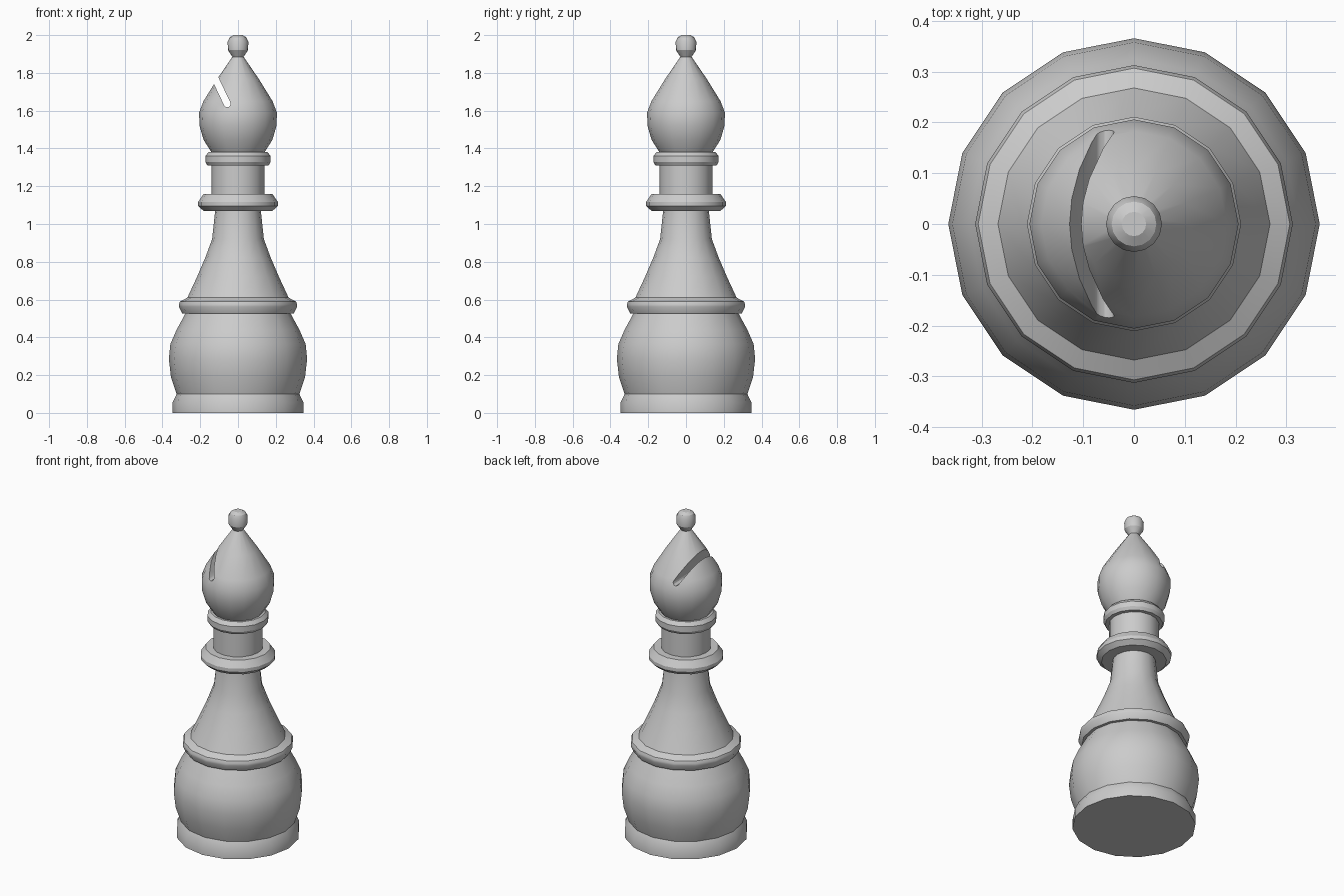
import bpy, bmesh, math

if "Cube" in bpy.data.objects:
    bpy.data.objects.remove(bpy.data.objects["Cube"])

SIDES = 16


def smooth(obj):
    bpy.ops.object.select_all(action='DESELECT')
    obj.select_set(True)
    bpy.context.view_layer.objects.active = obj
    bpy.ops.object.shade_smooth_by_angle(angle=math.radians(30))


def new_object(name, bm):
    bmesh.ops.recalc_face_normals(bm, faces=bm.faces)
    mesh = bpy.data.meshes.new(name)
    bm.to_mesh(mesh)
    bm.free()
    obj = bpy.data.objects.new(name, mesh)
    bpy.context.collection.objects.link(obj)
    return obj


def lathe(name, profile, cap_bottom=True, cap_top=True):
    """Turn (radius, height) points around z."""
    bm = bmesh.new()
    rings = []
    for r, z in profile:
        rings.append([bm.verts.new((r * math.cos(2 * math.pi * i / SIDES),
                                    r * math.sin(2 * math.pi * i / SIDES), z))
                      for i in range(SIDES)])
    for a, b in zip(rings, rings[1:]):
        for i in range(SIDES):
            j = (i + 1) % SIDES
            bm.faces.new((a[i], a[j], b[j], b[i]))
    if cap_bottom:
        bm.faces.new(rings[0][::-1])
    if cap_top:
        bm.faces.new(rings[-1])
    return new_object(name, bm)


# Foot and rounded belly
base = lathe("base", [(0.347, 0), (0.347, 0.055), (0.325, 0.10), (0.355, 0.19),
                      (0.366, 0.285), (0.358, 0.365), (0.325, 0.44),
                      (0.278, 0.527)], cap_top=False)

# Collar above the belly
lower_collar = lathe("lower_collar", [(0.278, 0.527), (0.296, 0.527), (0.313, 0.562),
                                      (0.313, 0.575), (0.307, 0.59), (0.268, 0.61)],
                     False, False)

# Tapered stem
stem = lathe("stem", [(0.268, 0.61), (0.217, 0.72), (0.174, 0.82),
                      (0.137, 0.92), (0.121, 1.07)], False, False)

# Middle collar, neck and upper collar
middle_collar = lathe("middle_collar", [(0.121, 1.07), (0.183, 1.07), (0.211, 1.095),
                                        (0.211, 1.117), (0.183, 1.158),
                                        (0.14, 1.158)], False, False)
neck = lathe("neck", [(0.14, 1.158), (0.14, 1.31)], False, False)
upper_collar = lathe("upper_collar", [(0.14, 1.31), (0.162, 1.31), (0.173, 1.328),
                                      (0.173, 1.36), (0.155, 1.382),
                                      (0.142, 1.382)], False, False)

# Pointed head with its small ball
head = lathe("head", [(0.142, 1.382), (0.182, 1.445), (0.204, 1.52), (0.206, 1.59),
                      (0.183, 1.65), (0.11, 1.768), (0.03, 1.885), (0.053, 1.92),
                      (0.055, 1.965), (0.044, 1.988), (0.024, 2.0)])

# Slanted slot with a rounded end, cut right through the head
half = 0.018
outline = [(half, 0.4)]
outline += [(half * math.cos(a), half * math.sin(a))
            for a in [-math.pi * k / 6 for k in range(7)]]
outline += [(-half, 0.4)]
tilt = math.radians(25.5)
bm = bmesh.new()
face = bm.faces.new([bm.verts.new((-0.057 + u * math.cos(tilt) - v * math.sin(tilt), -0.5,
                                   1.636 + u * math.sin(tilt) + v * math.cos(tilt)))
                     for u, v in outline])
extruded = bmesh.ops.extrude_face_region(bm, geom=[face])
for v in extruded["geom"]:
    if isinstance(v, bmesh.types.BMVert):
        v.co.y = 0.5
cutter = new_object("slot_cutter", bm)
cutter.hide_render = True

cut = head.modifiers.new("slot", 'BOOLEAN')
cut.operation = 'DIFFERENCE'
cut.solver = 'EXACT'
cut.object = cutter
bpy.context.view_layer.objects.active = head
bpy.ops.object.modifier_apply(modifier=cut.name)
bpy.data.objects.remove(cutter)

for part in (base, lower_collar, stem, middle_collar, neck, upper_collar, head):
    smooth(part)
